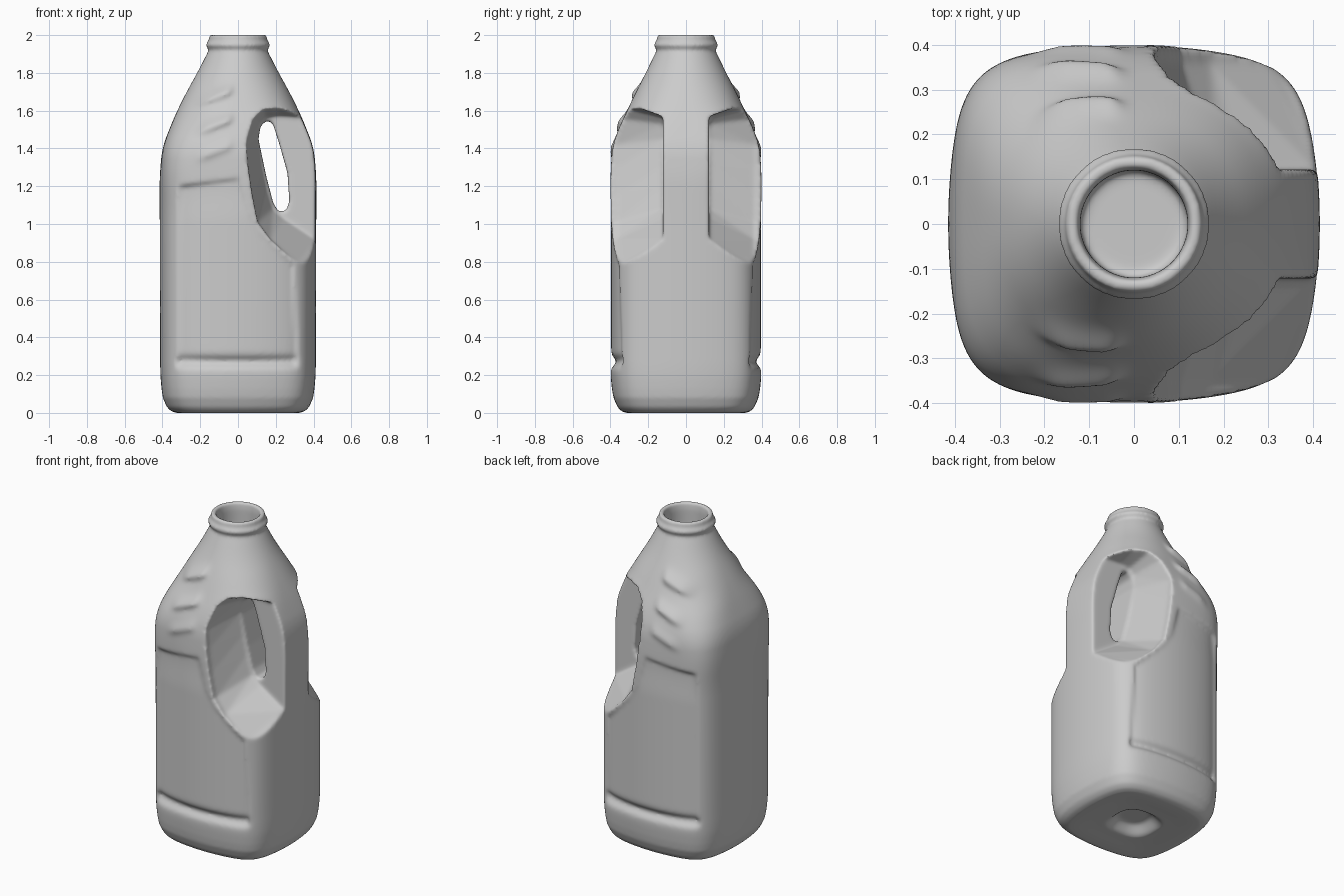
import bpy, bmesh, math

if "Cube" in bpy.data.objects:
    bpy.data.objects.remove(bpy.data.objects["Cube"])

SEG = 160


def lerp_table(table, t):
    if t <= table[0][0]:
        return table[0][1]
    for (a, va), (b, vb) in zip(table, table[1:]):
        if t <= b:
            return va + (vb - va) * (t - a) / (b - a)
    return table[-1][1]


def soft(table, t, w):
    return sum(lerp_table(table, t + w * k / 3) for k in range(-3, 4)) / 7


def step(a, b, t):
    t = max(0, min(1, (t - a) / (b - a)))
    return t * t * (3 - 2 * t)


# Half widths and squareness (0 round, 1 bulged square) of the body against height
HALF_X = [(0, .33), (.01, .355), (.03, .376), (.08, .398), (.15, .408), (.22, .412), (1.25, .415),
          (1.4, .402), (1.5, .365), (1.6, .322), (1.7, .272), (1.8, .216), (1.9, .165), (1.95, .14)]
HALF_Y = [(0, .32), (.01, .343), (.03, .362), (.08, .384), (.15, .396), (.22, .40), (1.25, .40),
          (1.4, .392), (1.5, .36), (1.6, .312), (1.7, .265), (1.8, .213), (1.9, .165), (1.95, .14)]
SQUARE = [(0, 1), (1.1, 1), (1.25, .8), (1.4, .42), (1.6, .08), (1.8, 0), (2, 0)]
PANEL_RIGHT = [(.3, .31), (.78, .29), (.95, .12), (1.05, .05), (1.25, .0)]


def outline(a, b, q, z):
    n, k = 2 + 6 * q, .13 * q
    pts = []
    for i in range(SEG):
        t = 2 * math.pi * i / SEG
        c, s = math.cos(t), math.sin(t)
        r = (abs(c) ** n + abs(s) ** n) ** (-1 / n)
        u, v = r * c, r * s
        pts.append([a * u * (1 - k * v * v), b * v * (1 - k * u * u), z])
    return pts


def relief(x, y, z):
    """Outward offset of the front and back: label panel, groove, grip ridges."""
    xr = lerp_table(PANEL_RIGHT, z)
    top = 1.2 + .13 * (x + .3)
    panel = step(-.315, -.295, x) * (1 - step(xr - .01, xr + .01, x))
    panel *= step(.27, .29, z) * (1 - step(top - .012, top + .012, z))
    d = -panel * (.004 + .010 * min(1, (x / .3) ** 2) + .008 * step(1.0, 1.2, z))
    groove = step(-.34, -.30, x) * (1 - step(.29, .33, x))
    d -= .03 * groove * math.exp(-((z - .27) / .026) ** 2)
    for z0, h in ((1.41, .012), (1.55, .022), (1.70, .024)):
        dz = z - z0 - .38 * (x + .04)
        mask = step(-.24, -.15, x) * (1 - step(-.06, -.01, x))
        d += h * mask * math.exp(-(dz / (.018 if dz < 0 else .04)) ** 2)
    return d


def make_object(name, rings):
    """Skin closed rings of equal length and cap both ends."""
    bm = bmesh.new()
    loops = [[bm.verts.new(p) for p in ring] for ring in rings]
    for lo, hi in zip(loops, loops[1:]):
        for i in range(len(lo)):
            j = (i + 1) % len(lo)
            bm.faces.new((lo[i], lo[j], hi[j], hi[i]))
    bm.faces.new(loops[0][::-1])
    bm.faces.new(loops[-1])
    bmesh.ops.recalc_face_normals(bm, faces=bm.faces)
    me = bpy.data.meshes.new(name)
    bm.to_mesh(me)
    bm.free()
    ob = bpy.data.objects.new(name, me)
    bpy.context.collection.objects.link(ob)
    return ob


# Underside with a round dimple
rings = []
for k in range(1, 25):
    f = k / 25
    rad = .33 * f
    rings.append(outline(.33 * f, .32 * f, f * f,
                         .055 * (1 - step(.08, .15, rad)) + .008 * (1 - step(.15, .3, rad))))

# Side walls and shoulders
z = 0
while z < 1.905:
    w = min(.05, max(0, z - .1))
    ring = outline(soft(HALF_X, z, w), soft(HALF_Y, z, w), soft(SQUARE, z, w), z)
    for p in ring:
        if abs(p[1]) > .1:
            side = 1 if p[1] > 0 else -1
            p[1] += side * relief(*p) * step(.1, .18, abs(p[1]))
    rings.append(ring)
    z += .005 if z < .04 else .01

# Neck with its bead, lip and open mouth
for r, z in [(.157, 1.915), (.157, 1.928), (.17, 1.94), (.17, 1.955), (.154, 1.97), (.152, 2.003),
             (.126, 2.003), (.12, 1.96), (.12, 1.85)]:
    rings.append(outline(r, r, 0, z))
jug = make_object("jug_body", rings)

# Side scoops beside the handle: deep outline and rim outline, mirrored in y
DEEP = [(.105, 1.45), (.125, 1.32), (.15, 1.2), (.185, 1.08), (.24, 1.03), (.42, .91), (.6, .80),
        (.6, 1.55), (.21, 1.575), (.145, 1.565), (.115, 1.53)]
RIM = [(.045, 1.42), (.055, 1.3), (.075, 1.16), (.105, 1.01), (.17, .92), (.33, .775), (.6, .60),
       (.6, 1.63), (.22, 1.645), (.13, 1.625), (.075, 1.56)]
HOLE = [(.108, 1.45), (.12, 1.52), (.155, 1.55), (.185, 1.53), (.22, 1.42), (.262, 1.27), (.272, 1.12),
        (.255, 1.07), (.215, 1.065), (.187, 1.11), (.15, 1.25)]
cutters = []
for side in (-1, 1):
    cutters.append(make_object("scoop_cutter", [[(x, side * y, z) for x, z in pts]
                                                for pts, y in ((DEEP, .122), (RIM, .36), (RIM, .6))]))
# Finger hole through the handle
cutters.append(make_object("hole_cutter", [[(x, y, z) for x, z in HOLE] for y in (-.2, .2)]))

for c in cutters:
    c.hide_render = True
    m = jug.modifiers.new("cut", 'BOOLEAN')
    m.operation, m.object, m.solver = 'DIFFERENCE', c, 'EXACT'

# Blend the cuts into one soft moulded skin
m = jug.modifiers.new("skin", 'REMESH')
m.mode, m.voxel_size = 'VOXEL', .009
m = jug.modifiers.new("soften", 'SMOOTH')
m.factor, m.iterations = .5, 10

dg = bpy.context.evaluated_depsgraph_get()
mesh = bpy.data.meshes.new_from_object(jug.evaluated_get(dg))
jug.modifiers.clear()
jug.data = mesh
for c in cutters:
    bpy.data.objects.remove(c)
for p in mesh.polygons:
    p.use_smooth = True
